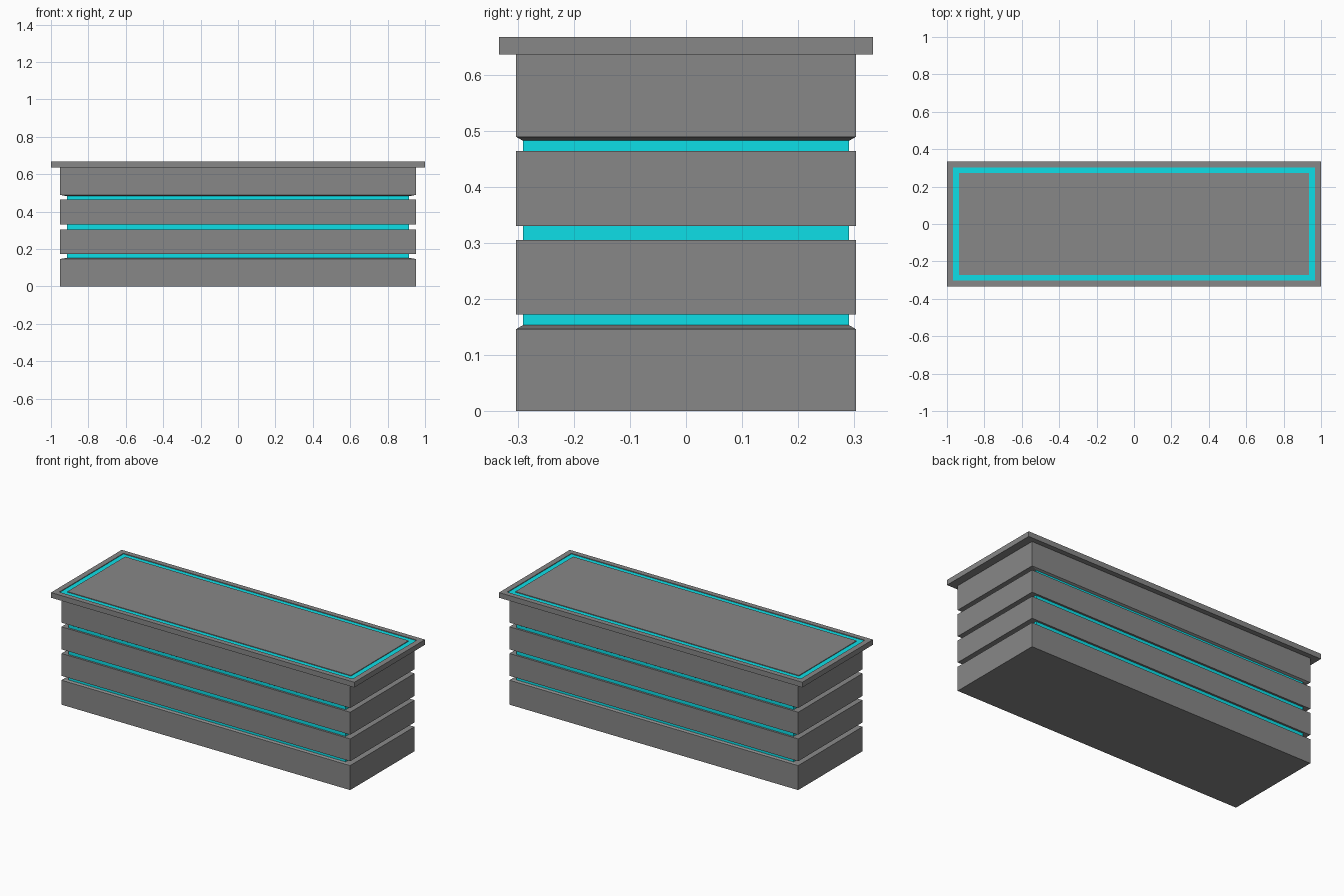
import bpy, bmesh

if "Cube" in bpy.data.objects:
    bpy.data.objects.remove(bpy.data.objects["Cube"])


def colour(name, rgb):
    mat = bpy.data.materials.new(name)
    mat.diffuse_color = (*rgb, 1)
    mat.use_nodes = True
    mat.node_tree.nodes["Principled BSDF"].inputs["Base Color"].default_value = mat.diffuse_color
    return mat


cyan = colour("cyan_light", (0.004, 0.735, 0.8))
grey = colour("dark_grey", (0.245, 0.245, 0.245))

BX, BY = 0.952, 0.303       # crate half-size
GX, GY = 0.913, 0.291       # half-size inside the grooves


def loft(name, rings, cap_bottom=False, cap_top=False, material=grey):
    """Skin a stack of rectangles given as (half_x, half_y, z)."""
    bm = bmesh.new()
    loops = [[bm.verts.new((sx * x, sy * y, z))
              for sx, sy in ((-1, -1), (1, -1), (1, 1), (-1, 1))]
             for x, y, z in rings]
    for low, high in zip(loops, loops[1:]):
        for i in range(4):
            j = (i + 1) % 4
            bm.faces.new((low[i], low[j], high[j], high[i]))
    if cap_bottom:
        bm.faces.new(loops[0][::-1])
    if cap_top:
        bm.faces.new(loops[-1])
    mesh = bpy.data.meshes.new(name)
    bm.to_mesh(mesh)
    bm.free()
    mesh.materials.append(material)
    obj = bpy.data.objects.new(name, mesh)
    bpy.context.collection.objects.link(obj)
    return obj


# Four stacked body panels; the outer two slope slightly into their grooves
loft("bottom_panel", [(BX, BY, 0), (BX, BY, 0.146), (GX, GY, 0.153)], cap_bottom=True)
for name, z0, z1 in (("lower_panel", 0.172, 0.305), ("upper_panel", 0.330, 0.464)):
    loft(name, [(GX, GY, z0), (BX, BY, z0), (BX, BY, z1), (GX, GY, z1)])
loft("top_panel", [(GX, GY, 0.482), (BX, BY, 0.489), (BX, BY, 0.636)])

# Light strips at the bottom of the grooves
for i, (z0, z1) in enumerate(((0.153, 0.172), (0.305, 0.330), (0.464, 0.482))):
    loft(f"light_strip_{i + 1}", [(GX, GY, z0), (GX, GY, z1)], material=cyan)

# Overhanging lid: rim, slightly sunken light frame and centre plate
Z, SUNK = 0.667, 0.663
OX, OY, IX, IY = 0.967, 0.302, 0.935, 0.272
loft("lid_rim", [(BX, BY, 0.636), (1, 0.333, 0.636), (1, 0.333, Z),
                 (OX, OY, Z), (OX, OY, SUNK)])
loft("lid_light_frame", [(OX, OY, SUNK), (IX, IY, SUNK)], material=cyan)
loft("lid_plate", [(IX, IY, SUNK), (IX, IY, Z)], cap_top=True)
